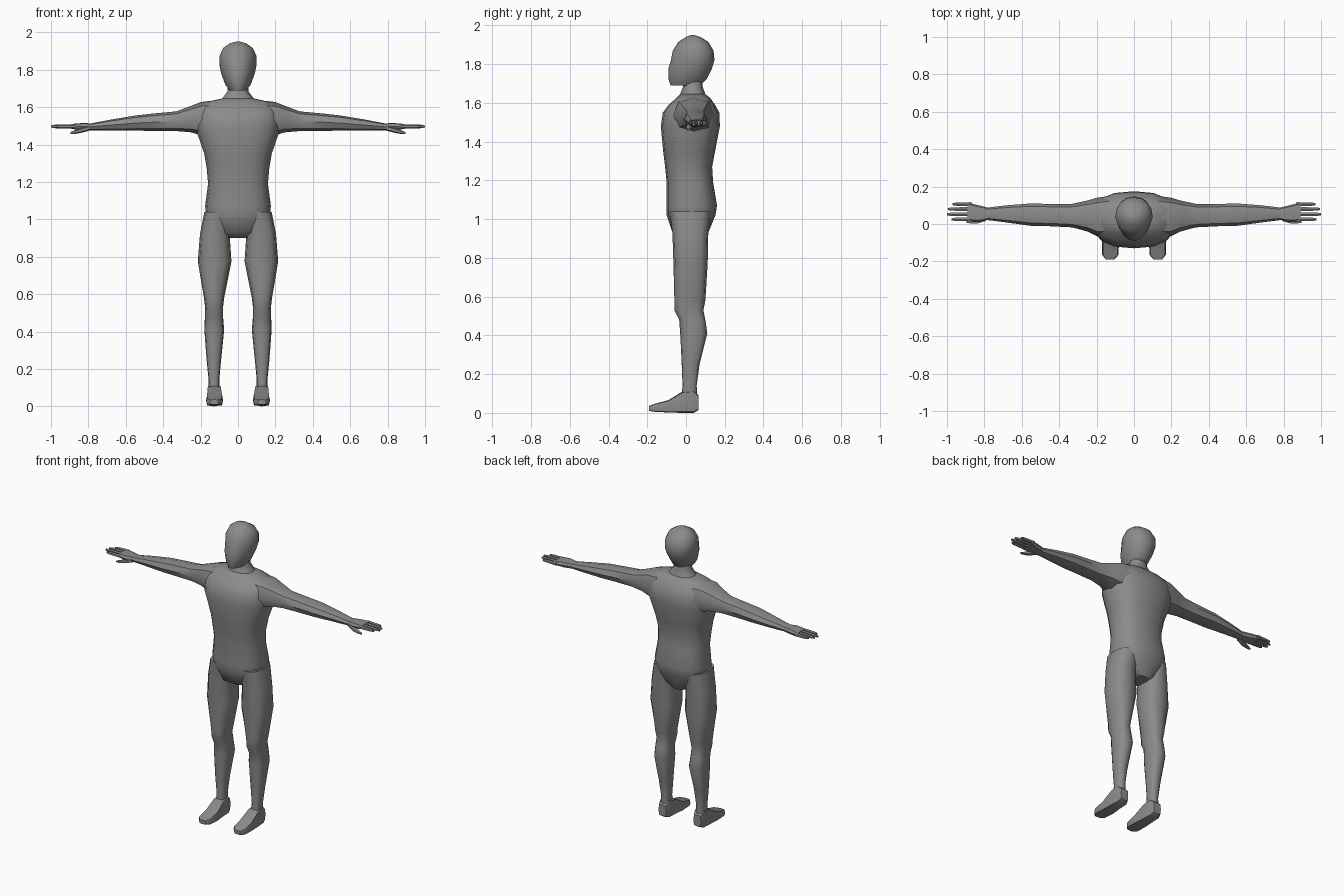
import bpy
import bmesh
import math

default_cube = bpy.data.objects.get("Cube")
if default_cube:
    bpy.data.objects.remove(default_cube, do_unlink=True)

# One plain grey for the whole figure
grey = bpy.data.materials.new("body grey")
grey.use_nodes = True
colour = (0.26, 0.26, 0.26, 1)
grey.diffuse_color = colour
grey.node_tree.nodes["Principled BSDF"].inputs["Base Color"].default_value = colour


def signed_power(value, exponent):
    return math.copysign(abs(value) ** exponent, value)


def loft(name, axis, sections, sides=12, roundness=0.85, pinch=0, mirror=1):
    """Skin rings along an axis; a section is (position, low u, high u, low v, high v)."""
    u_axis, v_axis = [i for i in range(3) if i != axis]
    bm = bmesh.new()
    rings = []
    for position, u_low, u_high, v_low, v_high in sections:
        ring = []
        for i in range(sides):
            angle = math.tau * i / sides
            u = signed_power(round(math.sin(angle), 6), roundness)
            v = -signed_power(round(math.cos(angle), 6), roundness)
            u *= 1 - pinch * max(0, -v)
            point = [0, 0, 0]
            point[axis] = position
            point[u_axis] = (u_low + u_high) / 2 + u * (u_high - u_low) / 2
            point[v_axis] = (v_low + v_high) / 2 + v * (v_high - v_low) / 2
            point[0] *= mirror
            ring.append(bm.verts.new(point))
        rings.append(ring)
    for lower, upper in zip(rings, rings[1:]):
        for i in range(sides):
            j = (i + 1) % sides
            bm.faces.new((lower[i], lower[j], upper[j], upper[i]))
    bm.faces.new(rings[0])
    bm.faces.new(rings[-1])
    bmesh.ops.recalc_face_normals(bm, faces=bm.faces)
    mesh = bpy.data.meshes.new(name)
    bm.to_mesh(mesh)
    bm.free()
    mesh.materials.append(grey)
    part = bpy.data.objects.new(name, mesh)
    bpy.context.collection.objects.link(part)
    bpy.ops.object.select_all(action="DESELECT")
    part.select_set(True)
    bpy.context.view_layer.objects.active = part
    bpy.ops.object.shade_smooth_by_angle(angle=math.radians(45))
    return part


def symmetric(rows):
    """Turn (position, half width, low, high) rows into full sections."""
    return [(position, -half, half, low, high) for position, half, low, high in rows]


# Head, narrowing towards the face
loft("head", 2, symmetric([
    (1.69, .045, -.08, .07),
    (1.72, .068, -.09, .105),
    (1.78, .09, -.09, .135),
    (1.82, .098, -.078, .147),
    (1.87, .1, -.068, .142),
    (1.915, .08, -.04, .115),
    (1.94, .045, 0, .075),
    (1.95, .012, .025, .045),
]), sides=16, roundness=.9, pinch=.2)

# Neck flaring into the shoulders
loft("neck", 2, symmetric([
    (1.6, .12, -.05, .12),
    (1.645, .085, -.03, .1),
    (1.685, .055, -.015, .085),
    (1.75, .055, -.015, .085),
]))

# Torso from crotch to collar
loft("torso", 2, symmetric([
    (.9, .05, -.02, .1),
    (.93, .12, -.07, .115),
    (1.02, .17, -.1, .152),
    (1.07, .176, -.1, .16),
    (1.19, .16, -.1, .14),
    (1.27, .167, -.108, .135),
    (1.35, .18, -.118, .15),
    (1.48, .225, -.13, .175),
    (1.55, .225, -.12, .172),
    (1.59, .215, -.09, .15),
    (1.625, .18, -.05, .125),
    (1.645, .09, -.03, .1),
]), sides=16, roundness=.8)

for side, mirror in (("left", 1), ("right", -1)):
    # Arm from shoulder to wrist
    loft(side + "_arm", 0, [
        (.13, -.07, .15, 1.44, 1.635),
        (.2, -.065, .14, 1.45, 1.627),
        (.25, -.04, .125, 1.465, 1.607),
        (.33, -.018, .108, 1.472, 1.577),
        (.45, -.012, .107, 1.473, 1.566),
        (.55, -.01, .11, 1.474, 1.555),
        (.68, .008, .1, 1.475, 1.533),
        (.79, .022, .087, 1.476, 1.512),
    ], sides=8, mirror=mirror)

    # Palm, four fingers and thumb
    loft(side + "_palm", 0, [
        (.77, .025, .085, 1.477, 1.512),
        (.83, .012, .1, 1.476, 1.515),
        (.89, .015, .115, 1.483, 1.51),
    ], sides=8, roundness=.6, mirror=mirror)
    fingers = (("index", .025, .975), ("middle", .052, 1),
               ("ring", .08, .995), ("little", .106, .97))
    for finger, y, tip in fingers:
        loft(side + "_" + finger + "_finger", 0, [
            (.87, y - .012, y + .012, 1.485, 1.508),
            (tip - .02, y - .01, y + .01, 1.487, 1.506),
            (tip, y - .006, y + .006, 1.491, 1.502),
        ], sides=6, mirror=mirror)
    loft(side + "_thumb", 0, [
        (.79, .015, .05, 1.475, 1.503),
        (.84, 0, .033, 1.462, 1.488),
        (.875, .002, .023, 1.456, 1.475),
        (.895, .006, .018, 1.456, 1.467),
    ], sides=6, mirror=mirror)

    # Leg from hip to ankle
    loft(side + "_leg", 2, [
        (.07, .1, .156, -.025, .06),
        (.14, .1, .157, -.018, .055),
        (.25, .09, .168, -.022, .07),
        (.41, .074, .18, -.03, .11),
        (.48, .08, .177, -.035, .1),
        (.53, .08, .176, -.06, .09),
        (.58, .074, .182, -.06, .1),
        (.775, .035, .215, -.065, .112),
        (.925, .045, .203, -.07, .115),
        (1.04, .03, .18, -.085, .13),
    ], roundness=.75, mirror=mirror)

    # Flat-soled foot with blunt toe
    loft(side + "_foot", 1, [
        (.065, .1, .155, .015, .09),
        (.04, .09, .163, 0, .115),
        (-.02, .088, .166, 0, .11),
        (-.09, .08, .17, .002, .066),
        (-.165, .083, .17, .006, .046),
        (-.19, .105, .15, .01, .036),
    ], sides=8, roundness=.35, mirror=mirror)
